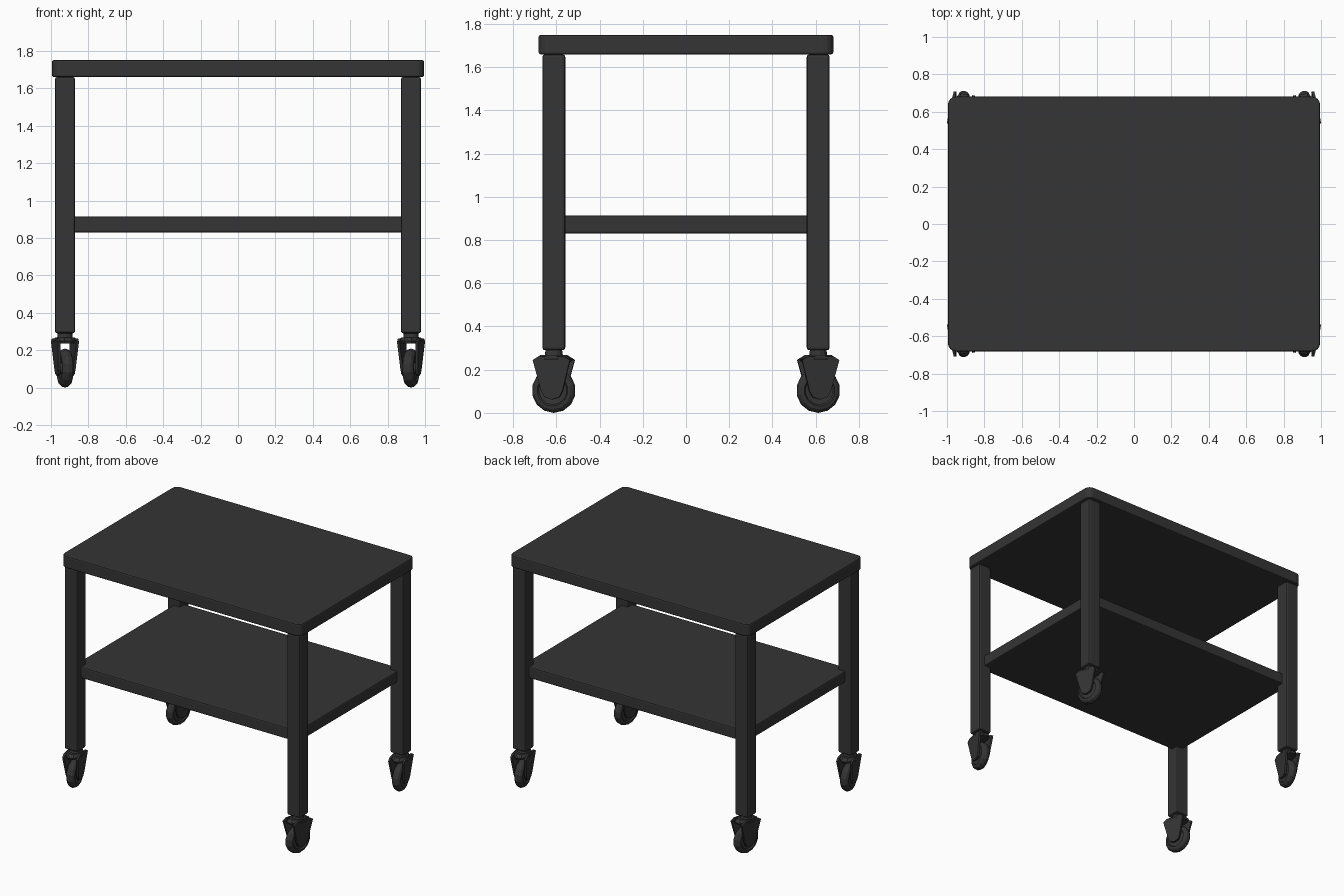
import bpy, bmesh, math
from mathutils import Matrix, Vector

if "Cube" in bpy.data.objects:
    bpy.data.objects.remove(bpy.data.objects["Cube"])

LEG_X, LEG_Y = 0.925, 0.612
SWIVEL = Matrix.Translation((LEG_X, LEG_Y, 0)) @ Matrix.Rotation(math.radians(12), 4, 'Z')

dark = bpy.data.materials.new("dark_grey")
dark.diffuse_color = (0.035, 0.035, 0.035, 1)
dark.use_nodes = True
dark.node_tree.nodes["Principled BSDF"].inputs["Base Color"].default_value = dark.diffuse_color


def finish(name, bm, bevel=0, corners=False):
    bmesh.ops.recalc_face_normals(bm, faces=bm.faces)
    mesh = bpy.data.meshes.new(name)
    bm.to_mesh(mesh)
    bm.free()
    mesh.materials.append(dark)
    ob = bpy.data.objects.new(name, mesh)
    bpy.context.collection.objects.link(ob)
    if bevel:
        m = ob.modifiers.new("edge_bevel", 'BEVEL')
        m.width, m.segments = bevel, 2
        m.limit_method, m.angle_limit = 'ANGLE', math.radians(40)
    if corners:
        # repeat at all four corners
        m = ob.modifiers.new("four_corners", 'MIRROR')
        m.use_axis = (True, True, False)
        m.use_mirror_merge = False
    return ob


def box(bm, centre, size):
    mat = Matrix.Translation(centre) @ Matrix.Diagonal((*size, 1))
    return bmesh.ops.create_cube(bm, size=1, matrix=mat)


def board(name, half_x, half_y, z0, z1, radius):
    bm = bmesh.new()
    box(bm, (0, 0, (z0 + z1) / 2), (half_x * 2, half_y * 2, z1 - z0))
    upright = [e for e in bm.edges if abs(e.verts[0].co.z - e.verts[1].co.z) > 0.01]
    bmesh.ops.bevel(bm, geom=upright, offset=radius, segments=4, profile=0.5, affect='EDGES')
    return finish(name, bm, bevel=0.009)


def loft(bm, rings, close=False):
    """Join rings of points; cap the ends, or close the loop of rings."""
    vs = [[bm.verts.new(p) for p in r] for r in rings]
    n = len(vs[0])
    pairs = list(zip(vs, vs[1:])) + ([(vs[-1], vs[0])] if close else [])
    for a, b in pairs:
        for i in range(n):
            j = (i + 1) % n
            bm.faces.new((a[i], a[j], b[j], b[i]))
    if not close:
        bm.faces.new(vs[0])
        bm.faces.new(vs[-1])


# table top and lower shelf
board("table_top", 0.995, 0.682, 1.66, 1.75, 0.045)
board("lower_shelf", 0.93, 0.617, 0.83, 0.915, 0.045)

# legs
bm = bmesh.new()
box(bm, (LEG_X, LEG_Y, 0.975), (0.108, 0.106, 1.37))
finish("legs", bm, bevel=0.012, corners=True)

# caster stems
bm = bmesh.new()
bmesh.ops.create_cone(bm, cap_ends=True, segments=12, radius1=0.045, radius2=0.038, depth=0.05,
                      matrix=SWIVEL @ Matrix.Translation((0, 0, 0.275)))
finish("caster_stems", bm, corners=True)

# caster forks: crown with sloping top
bm = bmesh.new()


def crown_ring(hx, hy, z):
    c = 0.35
    return [(x * hx, y * hy, z) for x, y in
            ((1, -c), (1, c), (c, 1), (-c, 1), (-1, c), (-1, -c), (-c, -1), (c, -1))]


loft(bm, [crown_ring(0.055, 0.078, 0.236), crown_ring(0.06, 0.085, 0.25),
          crown_ring(0.05, 0.06, 0.268)])

# caster forks: tapering side plates
plate = [(-0.088, 0.245), (-0.05, 0.1), (-0.035, 0.073), (0, 0.062),
         (0.035, 0.073), (0.05, 0.1), (0.088, 0.245), (0.06, 0.262), (-0.06, 0.262)]
for s in (-1, 1):
    rings = []
    for thick in (0, 0.014):
        rings.append([(s * (0.045 + 0.014 * (z - 0.06) / 0.2 - thick), y, z) for y, z in plate])
    loft(bm, rings)
bm.transform(SWIVEL)
finish("caster_forks", bm, corners=True)

# caster wheels: rounded tread with recessed sides
bm = bmesh.new()
R = 0.104
tread = [(0.066, -0.022), (0.073, -0.031), (0.088, -0.028), (0.099, -0.018), (R, 0),
         (0.099, 0.018), (0.088, 0.028), (0.073, 0.031), (0.066, 0.022)]
side = [(0.03, 0.02), (0.022, 0.034), (0.001, 0.034)]
profile = [(r, -x) for r, x in reversed(side)] + tread + side
rings = []
for r, x in profile:
    rings.append([(x, r * math.sin(k * math.tau / 14), R + r * math.cos(k * math.tau / 14))
                  for k in range(14)])
loft(bm, rings)
bm.transform(Matrix.Translation((0, 0, 0)))
low = min(v.co.z for v in bm.verts)
for v in bm.verts:
    v.co.z -= low
bm.transform(SWIVEL)
finish("caster_wheels", bm, corners=True)
